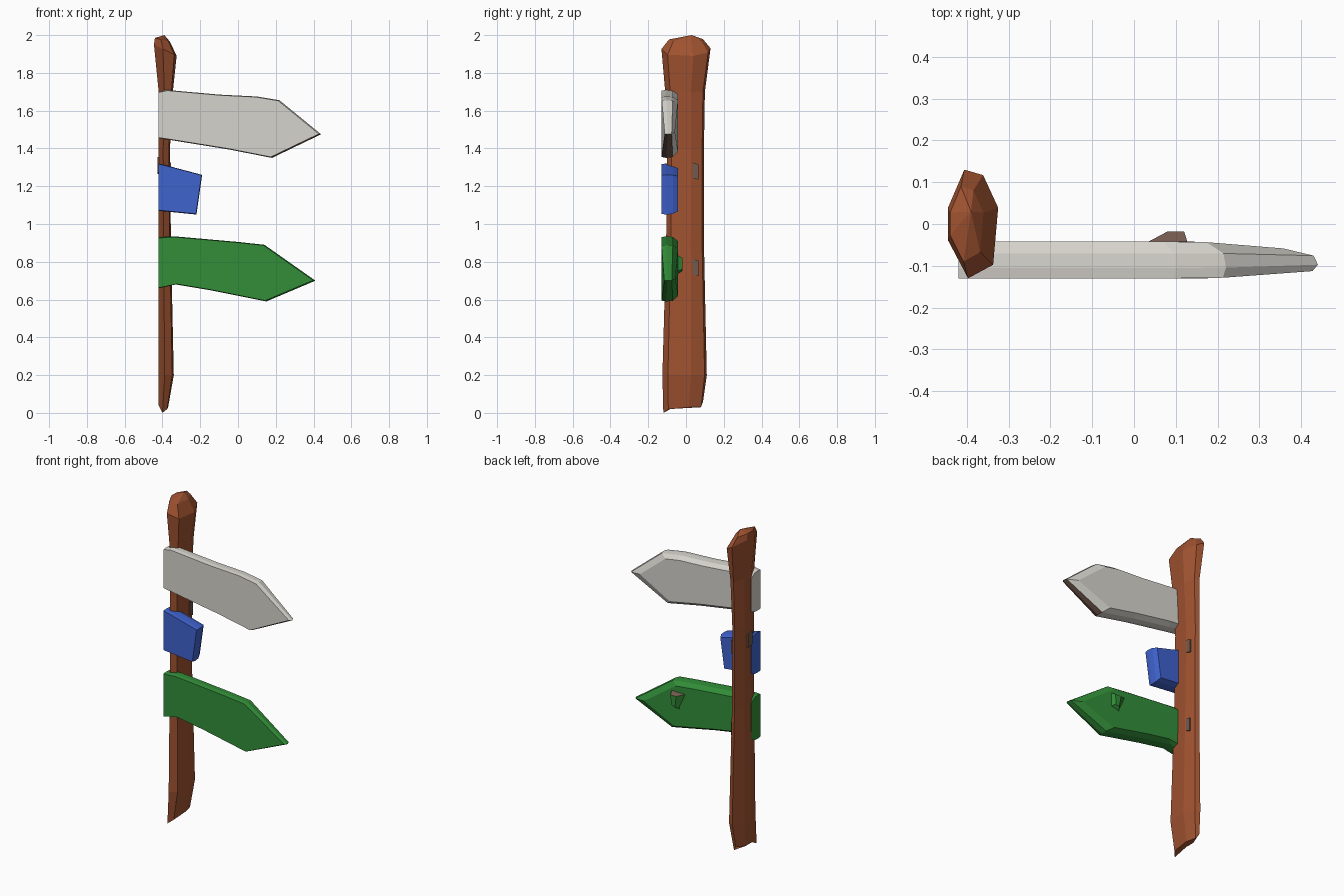
import bpy
import bmesh
from mathutils import Vector

cube = bpy.data.objects.get("Cube")
if cube:
    bpy.data.objects.remove(cube, do_unlink=True)


def material(name, rgb):
    mat = bpy.data.materials.new(name)
    mat.use_nodes = True
    mat.diffuse_color = (*rgb, 1)
    mat.node_tree.nodes["Principled BSDF"].inputs["Base Color"].default_value = (*rgb, 1)
    return mat


brown = material("brown wood", (0.35, 0.085, 0.03))
white = material("off white paint", (0.68, 0.66, 0.61))
blue = material("blue paint", (0.05, 0.125, 0.62))
green = material("green paint", (0.032, 0.27, 0.04))
taupe = material("bare grey wood", (0.17, 0.10, 0.075))


def loft(name, rings, mats, tip=None, rule=None):
    """Skin a stack of equal rings, close the ends and colour faces by rule."""
    bm = bmesh.new()
    loops = [[bm.verts.new(p) for p in ring] for ring in rings]
    n = len(loops[0])
    for a, b in zip(loops, loops[1:]):
        for i in range(n):
            j = (i + 1) % n
            bm.faces.new((a[i], a[j], b[j], b[i]))
    bm.faces.new(loops[0])
    if tip:
        top = bm.verts.new(tip)
        for i in range(n):
            bm.faces.new((loops[-1][i], loops[-1][(i + 1) % n], top))
    else:
        bm.faces.new(loops[-1])
    bmesh.ops.recalc_face_normals(bm, faces=bm.faces)
    bm.normal_update()
    if rule:
        for f in bm.faces:
            f.material_index = int(rule(f.calc_center_median(), f.normal))
    mesh = bpy.data.meshes.new(name)
    bm.to_mesh(mesh)
    bm.free()
    for m in mats:
        mesh.materials.append(m)
    obj = bpy.data.objects.new(name, mesh)
    bpy.context.collection.objects.link(obj)
    return obj


# Rough hewn post: seven sided section, fitted to the extents of each level
section = [(-.35, 1), (.4, .9), (1, .3), (.8, -.75), (-.2, -1), (-1, -.3), (-1, .3)]
levels = [  # height, x min, x max, y min, y max, tilt
    (.03, -.42, -.37, -.12, .09, 0),
    (.20, -.42, -.34, -.125, .11, 0),
    (.90, -.42, -.355, -.105, .095, 0),
    (1.40, -.42, -.36, -.10, .095, 0),
    (1.70, -.42, -.345, -.11, .10, 0),
    (1.92, -.445, -.325, -.13, .13, .03),
    (1.975, -.44, -.36, -.09, .09, .01),
]


def post_ring(z, x0, x1, y0, y1, tilt):
    return [((x0 + x1) / 2 + u * (x1 - x0) / 2, (y0 + y1) / 2 + v * (y1 - y0) / 2,
             z - u * tilt) for u, v in section]


rings = [post_ring(*lv) for lv in levels]
# Uneven, splintered foot
foot_lift = [.03, 0, 0, -.01, -.03, .01, .01]
rings[0] = [(x, y, z + d) for (x, y, z), d in zip(rings[0], foot_lift)]
loft("post", rings, [brown, taupe], tip=(-.39, .03, 2),
     rule=lambda c, n: c.z < .2 and n.y < -.8)


def board(name, outline, mats, shrink, rule=None):
    """Chunky plank: full outline in front, bevelled to a smaller back."""
    cx = sum(p[0] for p in outline) / len(outline)
    cz = sum(p[1] for p in outline) / len(outline)
    rings = []
    for y, s in ((-.13, .975), (-.105, 1), (-.07, .98), (-.042, shrink)):
        ring = []
        for x, z in outline:
            # thin the plank towards its point
            k = max(0, x - .2) * 1.6
            yy = y + (-.085 - y) * k
            xs = x if x < -.4 else cx + (x - cx) * s
            ring.append((xs, yy, cz + (z - cz) * s))
        rings.append(ring)
    return loft(name, rings, mats, rule=rule)


board("top_arrow_board",
      [(-.42, 1.70), (-.38, 1.71), (-.1, 1.685), (.1, 1.675), (.22, 1.655), (.44, 1.475),
       (.18, 1.35), (-.05, 1.395), (-.33, 1.44), (-.42, 1.455)], [white, taupe], .84,
      rule=lambda c, n: c.x > .2 and n.z < -.6)
board("broken_board",
      [(-.42, 1.32), (-.36, 1.305), (-.19, 1.26), (-.22, 1.05), (-.42, 1.07)], [blue], .88)
board("bottom_arrow_board",
      [(-.42, .93), (-.34, .935), (0, .905), (.14, .89), (.41, .70), (.15, .59),
       (-.15, .65), (-.33, .68), (-.42, .66)], [green], .84)

# Splinter on the back of the lower board, with a bare top
loft("back_splinter",
     [[(.02, -.05, .84), (.13, -.05, .84), (.13, -.05, .75), (.07, -.05, .73)],
      [(.08, -.018, .82), (.12, -.018, .82), (.115, -.02, .76), (.09, -.02, .75)]],
     [green, taupe], rule=lambda c, n: n.z > .5)


# Worn patches on the sides of the post
def patch(name, x, y, z, w, h):
    ring = [(y - w, z - h * .8), (y + w, z - h), (y + w, z + h * .8), (y - w, z + h)]
    loft(name, [[(x + d, a, b) for a, b in ring] for d in (-.004, .004)], [taupe])


patch("worn_patch_upper", -.359, .05, 1.28, .015, .045)
patch("worn_patch_lower", -.357, .05, .77, .015, .045)
patch("worn_patch_outer", -.423, -.02, 1.31, .02, .045)
